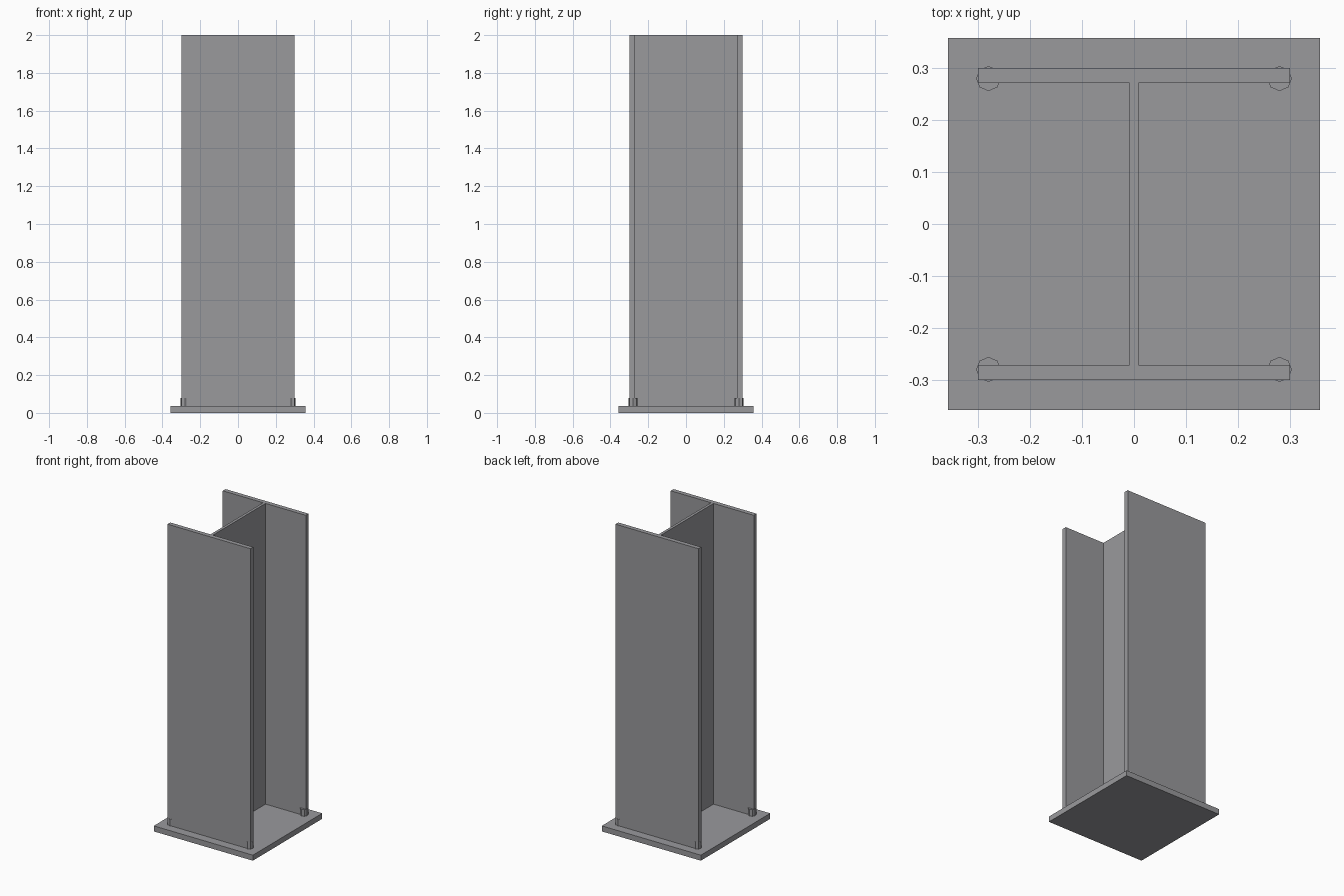
import bpy
import math

cube = bpy.data.objects.get("Cube")
if cube:
    bpy.data.objects.remove(cube, do_unlink=True)

# Single steel colour
steel = bpy.data.materials.new("steel grey")
steel.use_nodes = True
colour = (0.32, 0.32, 0.335, 1)
steel.diffuse_color = colour
steel.node_tree.nodes["Principled BSDF"].inputs["Base Color"].default_value = colour

PLATE_TOP = 0.036
HEIGHT = 2.0
HALF = 0.30        # half width of the column
FLANGE = 0.029     # flange thickness
BOLT = 0.28        # bolt offset from the centre


def finish(name):
    obj = bpy.context.object
    obj.name = name
    obj.data.materials.append(steel)
    return obj


def box(name, size, y, bottom, top):
    bpy.ops.mesh.primitive_cube_add(size=1, location=(0, y, (bottom + top) / 2))
    obj = finish(name)
    obj.scale = (size[0], size[1], top - bottom)
    bpy.ops.object.transform_apply(location=False, rotation=False, scale=True)


# Base plate
box("base_plate", (0.716, 0.716), 0, 0, PLATE_TOP)

# H-section column: two flanges joined by a thin web
box("web", (0.018, 2 * (HALF - FLANGE)), 0, PLATE_TOP, HEIGHT)
for side, word in ((-1, "front"), (1, "back")):
    box(word + "_flange", (2 * HALF, FLANGE), side * (HALF - FLANGE / 2), PLATE_TOP, HEIGHT)

# Eight-sided anchor bolts at the flange ends
for sy, depth in ((-1, "front"), (1, "back")):
    for sx, hand in ((-1, "right"), (1, "left")):
        bpy.ops.mesh.primitive_cylinder_add(
            vertices=8, radius=0.024, depth=0.08 - PLATE_TOP,
            location=(sx * BOLT, sy * BOLT, (0.08 + PLATE_TOP) / 2))
        finish(f"{depth}_{hand}_bolt")
